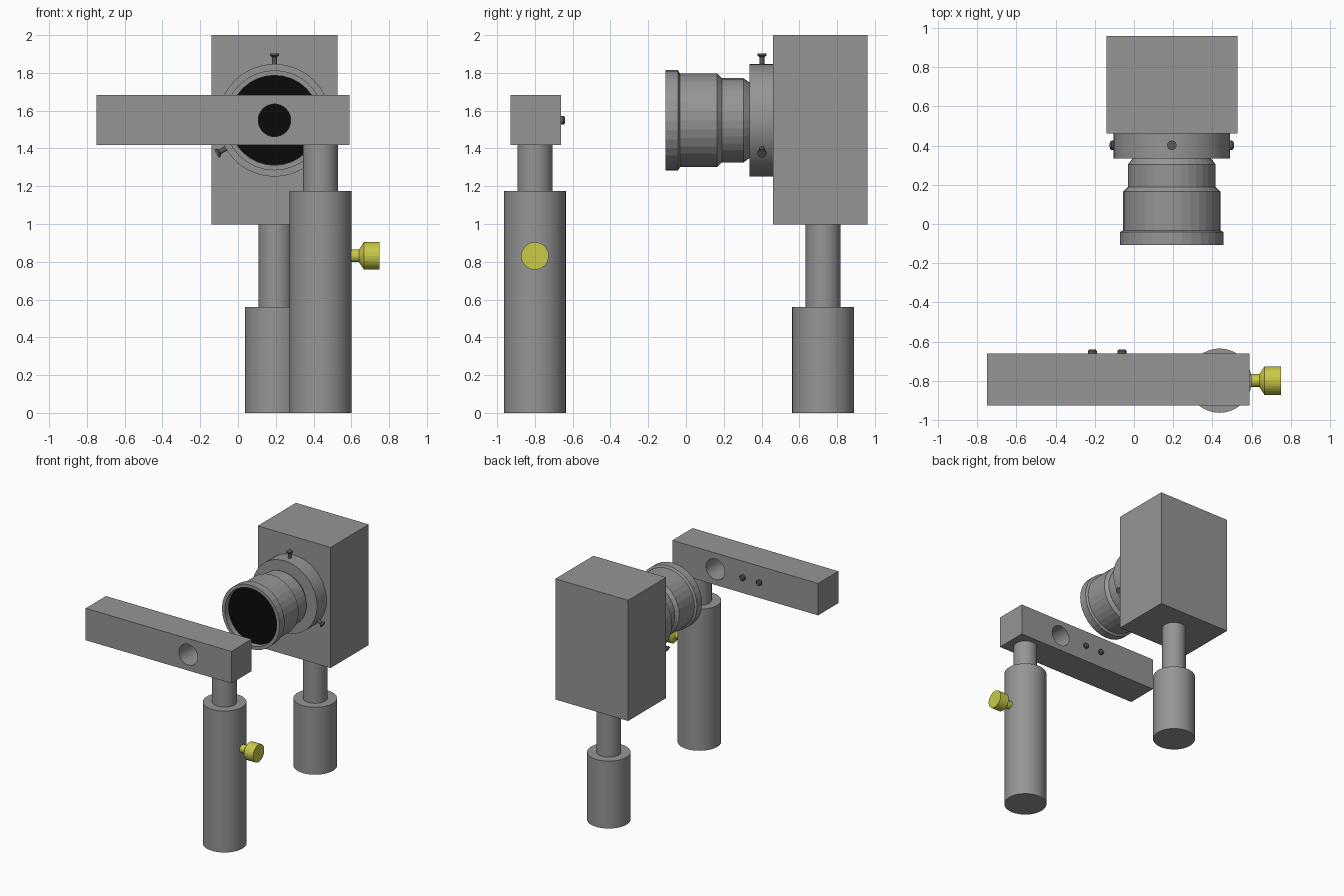
import bpy, bmesh, math
from mathutils import Vector, Matrix

if "Cube" in bpy.data.objects:
    bpy.data.objects.remove(bpy.data.objects["Cube"])


def material(name, color):
    m = bpy.data.materials.new(name)
    m.diffuse_color = color
    m.use_nodes = True
    m.node_tree.nodes["Principled BSDF"].inputs["Base Color"].default_value = m.diffuse_color
    return m


grey = material("grey", (0.3, 0.3, 0.3, 1))
dark = material("dark_grey", (0.1, 0.1, 0.1, 1))
yellow = material("yellow", (0.58, 0.59, 0.063, 1))
black = material("black", (0.003, 0.003, 0.003, 1))
UP, BACK = (0, 0, 1), (0, 1, 0)
CX, CZ = 0.193, 1.549  # optical axis


def finish(name, bm, mat, smooth=False):
    bmesh.ops.recalc_face_normals(bm, faces=bm.faces)
    me = bpy.data.meshes.new(name)
    bm.to_mesh(me)
    bm.free()
    ob = bpy.data.objects.new(name, me)
    bpy.context.collection.objects.link(ob)
    me.materials.append(mat)
    if smooth:
        bpy.ops.object.select_all(action='DESELECT')
        bpy.context.view_layer.objects.active = ob
        ob.select_set(True)
        bpy.ops.object.shade_smooth_by_angle(angle=math.radians(30))
    return ob


def box(name, lo, hi):
    lo, hi = Vector(lo), Vector(hi)
    bm = bmesh.new()
    size = Matrix.Diagonal((*(hi - lo), 1))
    bmesh.ops.create_cube(bm, size=1, matrix=Matrix.Translation((lo + hi) / 2) @ size)
    return finish(name, bm, grey)


def lathe(name, origin, axis, profile, sides=32, mat=grey, smooth=False):
    """Closed solid of revolution; profile is (distance along axis, radius)."""
    rot = Vector(axis).to_track_quat('Z', 'Y').to_matrix()
    bm = bmesh.new()
    rings = []
    for h, r in profile:
        rings.append([bm.verts.new(Vector(origin) + rot @ Vector(
            (r * math.cos(math.tau * i / sides), r * math.sin(math.tau * i / sides), h)))
            for i in range(sides)])
    for a, b in zip(rings, rings[1:]):
        for i in range(sides):
            j = (i + 1) % sides
            bm.faces.new((a[i], a[j], b[j], b[i]))
    bm.faces.new(rings[0])
    bm.faces.new(rings[-1])
    return finish(name, bm, mat, smooth)


# Posts sliding in their holders
for label, x, y, holder_top, post_top in (("camera", 0.201, 0.726, 0.56, 1.0),
                                          ("bar", 0.437, -0.8, 1.175, 1.42)):
    lathe(label + "_post_holder", (x, y, 0), UP, [(0, 0.164), (holder_top, 0.164)], 48, smooth=True)
    lathe(label + "_post", (x, y, 0), UP, [(holder_top - 0.02, 0.093), (post_top, 0.093)], 48, smooth=True)

# Camera body and lens
box("camera_body", (-0.141, 0.461, 0.998), (0.528, 0.961, 2.0))
lathe("lens_mount", (CX, 0, CZ), BACK, [(0.335, 0.298), (0.461, 0.298)], 48, smooth=True)
lathe("lens_barrel", (CX, 0, CZ), BACK, [
    (-0.058, 0.236), (-0.108, 0.238), (-0.108, 0.265), (-0.042, 0.265), (-0.032, 0.248),
    (0.165, 0.248), (0.19, 0.223), (0.305, 0.223), (0.335, 0.2)])
lathe("lens_glass", (CX, 0, CZ), BACK, [(-0.063, 0.2365), (-0.055, 0.2365)], mat=black)

# Three mount screws around the lens
for i in range(3):
    a = math.radians(90 + 120 * i)
    lathe(f"mount_screw_{i + 1}", (CX, 0.402, CZ), (math.cos(a), 0, math.sin(a)), [
        (0.28, 0.013), (0.335, 0.013), (0.343, 0.024), (0.354, 0.024)], 16, dark)

# Bar with a through hole on the optical axis
bar = box("bar", (-0.75, -0.928, 1.418), (0.589, -0.662, 1.683))
cutter = lathe("hole_cutter", (CX, 0, CZ), BACK, [(-1.1, 0.086), (-0.5, 0.086)])
cutter.hide_render = True
mod = bar.modifiers.new("hole", 'BOOLEAN')
mod.object = cutter
mod.operation = 'DIFFERENCE'
mod.solver = 'EXACT'
bpy.context.view_layer.objects.active = bar
bpy.ops.object.modifier_apply(modifier="hole")
bpy.data.objects.remove(cutter)

# Small buttons on the back of the bar
for i, x in enumerate((-0.213, -0.061)):
    lathe(f"bar_button_{i + 1}", (x, 0, CZ), BACK, [
        (-0.67, 0.023), (-0.648, 0.023), (-0.64, 0.016)], 16, dark)

# Locking thumb screw
lathe("thumb_screw", (0, -0.8, 0.831), (1, 0, 0), [
    (0.58, 0.033), (0.64, 0.033), (0.667, 0.073), (0.75, 0.073)], 32, yellow)
